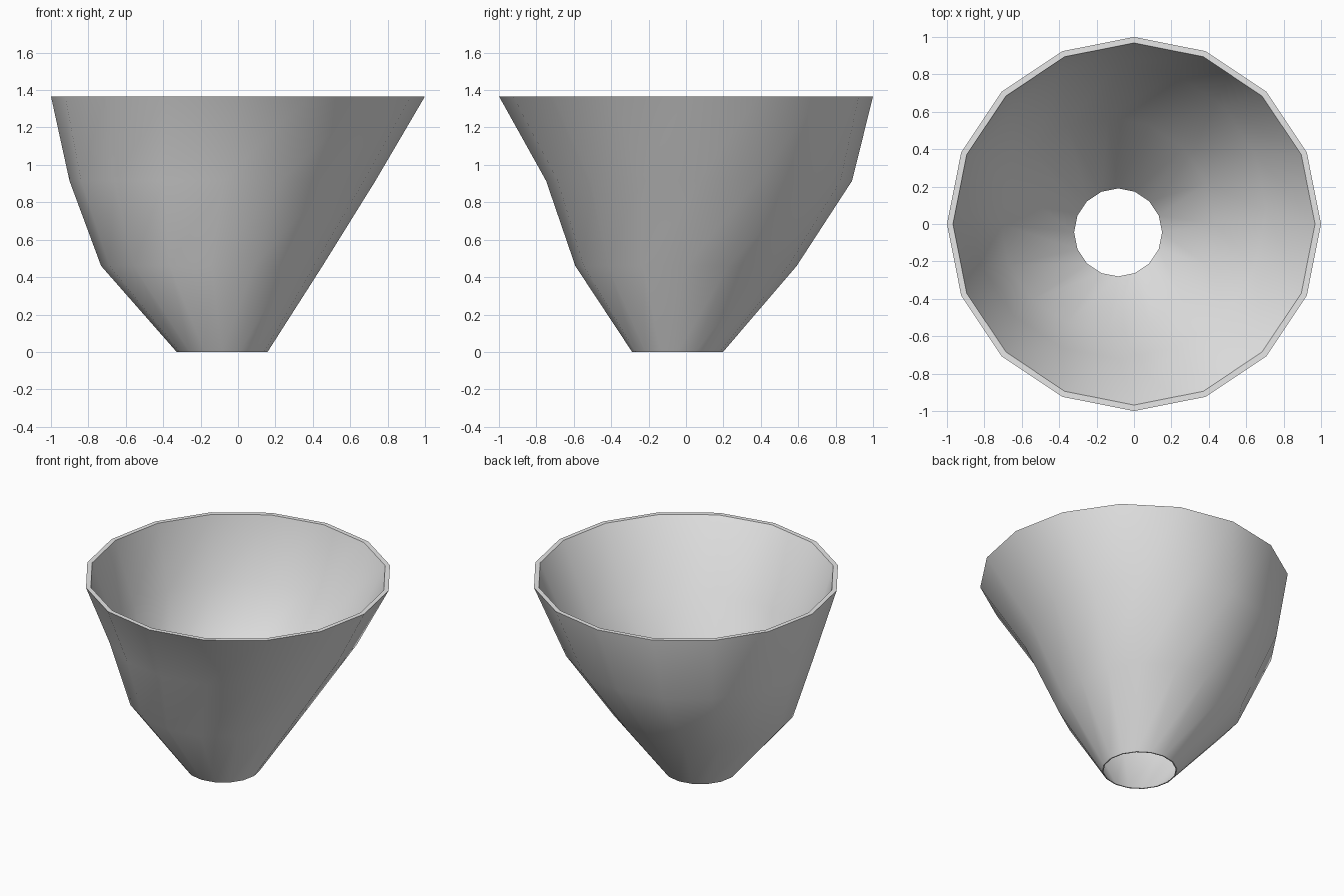
import bpy, bmesh, math

cube = bpy.data.objects.get("Cube")
if cube:
    bpy.data.objects.remove(cube, do_unlink=True)

SIDES = 16
WALL = 0.968  # inner radius as a share of the outer radius

# Rings from the foot to the rim: centre x, centre y, height, radius
RINGS = [
    (-0.085, -0.045, 0.0, 0.243),
    (-0.14, 0.0, 0.46, 0.592),
    (-0.083, 0.07, 0.915, 0.818),
    (0.0, 0.0, 1.367, 1.0),
]

# Matte grey
grey = bpy.data.materials.new("plain grey")
colour = (0.8, 0.8, 0.8, 1.0)
grey.diffuse_color = colour
grey.use_nodes = True
for node in grey.node_tree.nodes:
    if node.type == 'BSDF_PRINCIPLED':
        node.inputs["Base Color"].default_value = colour


def add_ring(bm, ring, scale):
    cx, cy, z, r = ring
    return [bm.verts.new((cx + scale * r * math.cos(2 * math.pi * i / SIDES),
                          cy + scale * r * math.sin(2 * math.pi * i / SIDES), z))
            for i in range(SIDES)]


# Open-ended tapered shell: up the outside, over the rim, down the inside
bm = bmesh.new()
loops = [add_ring(bm, r, 1.0) for r in RINGS]
loops += [add_ring(bm, r, WALL) for r in reversed(RINGS)]
for a, b in zip(loops, loops[1:] + loops[:1]):
    for i in range(SIDES):
        j = (i + 1) % SIDES
        bm.faces.new((a[i], a[j], b[j], b[i]))
bmesh.ops.recalc_face_normals(bm, faces=bm.faces)

mesh = bpy.data.meshes.new("tapered_shell")
bm.to_mesh(mesh)
bm.free()
mesh.materials.append(grey)
shell = bpy.data.objects.new("tapered_shell", mesh)
bpy.context.collection.objects.link(shell)

# Smooth walls with crisp rims
bpy.ops.object.select_all(action='DESELECT')
shell.select_set(True)
bpy.context.view_layer.objects.active = shell
bpy.ops.object.shade_smooth_by_angle(angle=math.radians(45))
